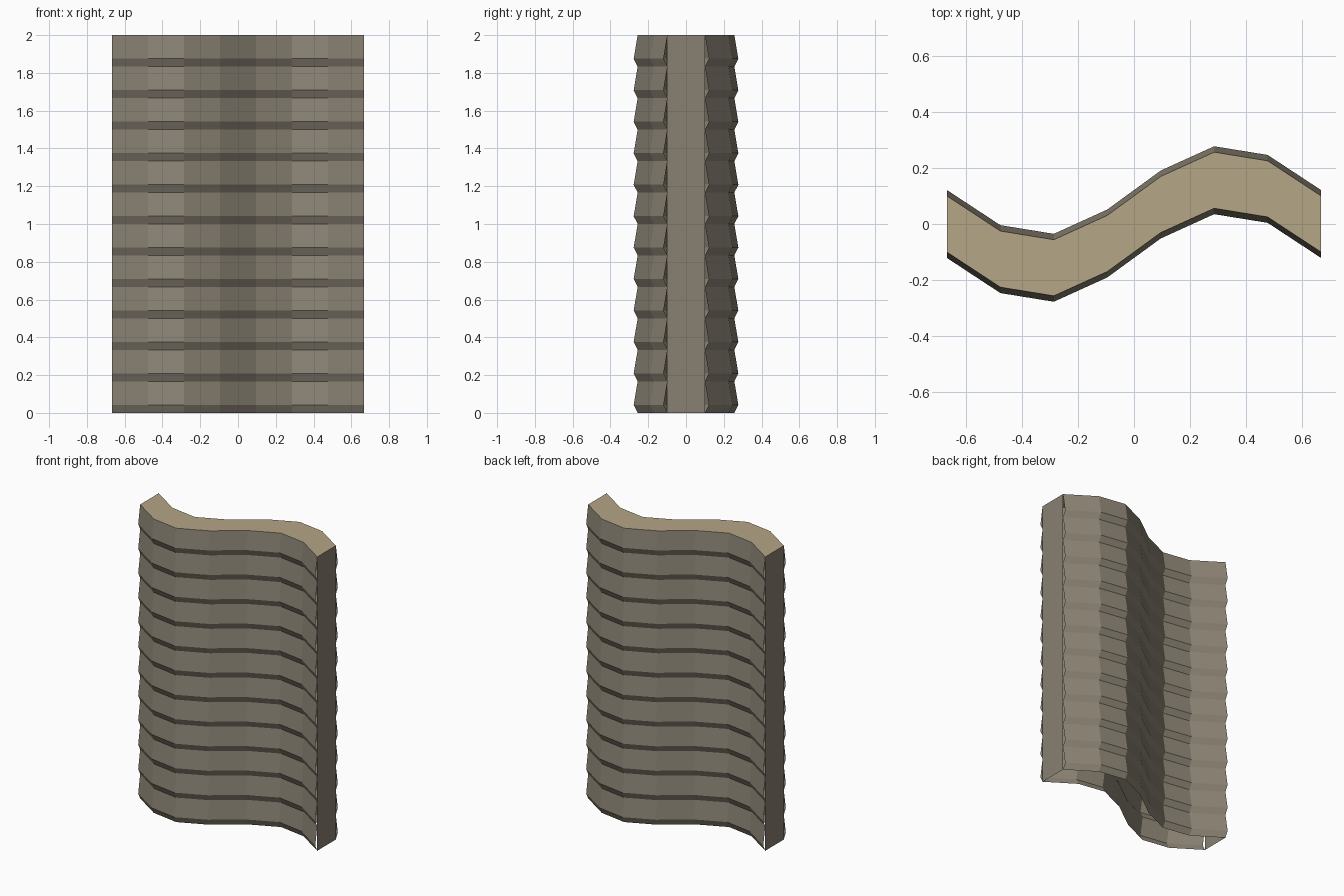
import bpy
import bmesh
from math import sin, pi

cube = bpy.data.objects.get("Cube")
if cube:
    bpy.data.objects.remove(cube, do_unlink=True)

HEIGHT, WIDTH = 2.0, 4 / 3
SEGMENTS, ROWS = 7, 12
WAVE, HALF, LIP = 0.16, 0.1, 0.021
ROW = HEIGHT / ROWS


def material(name, color):
    mat = bpy.data.materials.new(name)
    mat.use_nodes = True
    mat.diffuse_color = color
    mat.node_tree.nodes["Principled BSDF"].inputs["Base Color"].default_value = color
    return mat


wall_mat = material("grey brown wall", (0.25, 0.22, 0.17, 1))
top_mat = material("tan top", (0.46, 0.38, 0.24, 1))

# Plan curve: one sine wave across the width
plan = [(WIDTH * (i / SEGMENTS - 0.5), -WAVE * sin(2 * pi * i / SEGMENTS))
        for i in range(SEGMENTS + 1)]

# Sawtooth rise: each row flares out quickly, then tapers back
rise = [(0, 0)]
for r in range(ROWS):
    rise += [((r + 0.25) * ROW, LIP), ((r + 1) * ROW, 0)]


def sheet(name, rows, mat, flip=False):
    """Flat-shaded grid of quads through equally long rows of points."""
    bm = bmesh.new()
    grid = [[bm.verts.new(p) for p in row] for row in rows]
    for low, high in zip(grid, grid[1:]):
        for i in range(len(low) - 1):
            quad = [low[i], low[i + 1], high[i + 1], high[i]]
            bm.faces.new(quad[::-1] if flip else quad)
    mesh = bpy.data.meshes.new(name)
    bm.to_mesh(mesh)
    bm.free()
    mesh.materials.append(mat)
    obj = bpy.data.objects.new(name, mesh)
    bpy.context.collection.objects.link(obj)


# Rippled front and back walls
for name, side in (("front_wall", -1), ("back_wall", 1)):
    rows = [[(x, y + side * (HALF + out), z) for x, y in plan] for z, out in rise]
    sheet(name, rows, wall_mat, flip=side > 0)

# Flat end plates; the underside stays open
for name, side in (("left_end", 1), ("right_end", -1)):
    x = side * WIDTH / 2
    rows = [[(x, y, z) for y in (-HALF, HALF)] for z in (0, HEIGHT)]
    sheet(name, rows, wall_mat, flip=side < 0)

# Top cap
sheet("top_cap", [[(x, y + s * HALF, HEIGHT) for x, y in plan] for s in (-1, 1)], top_mat)
